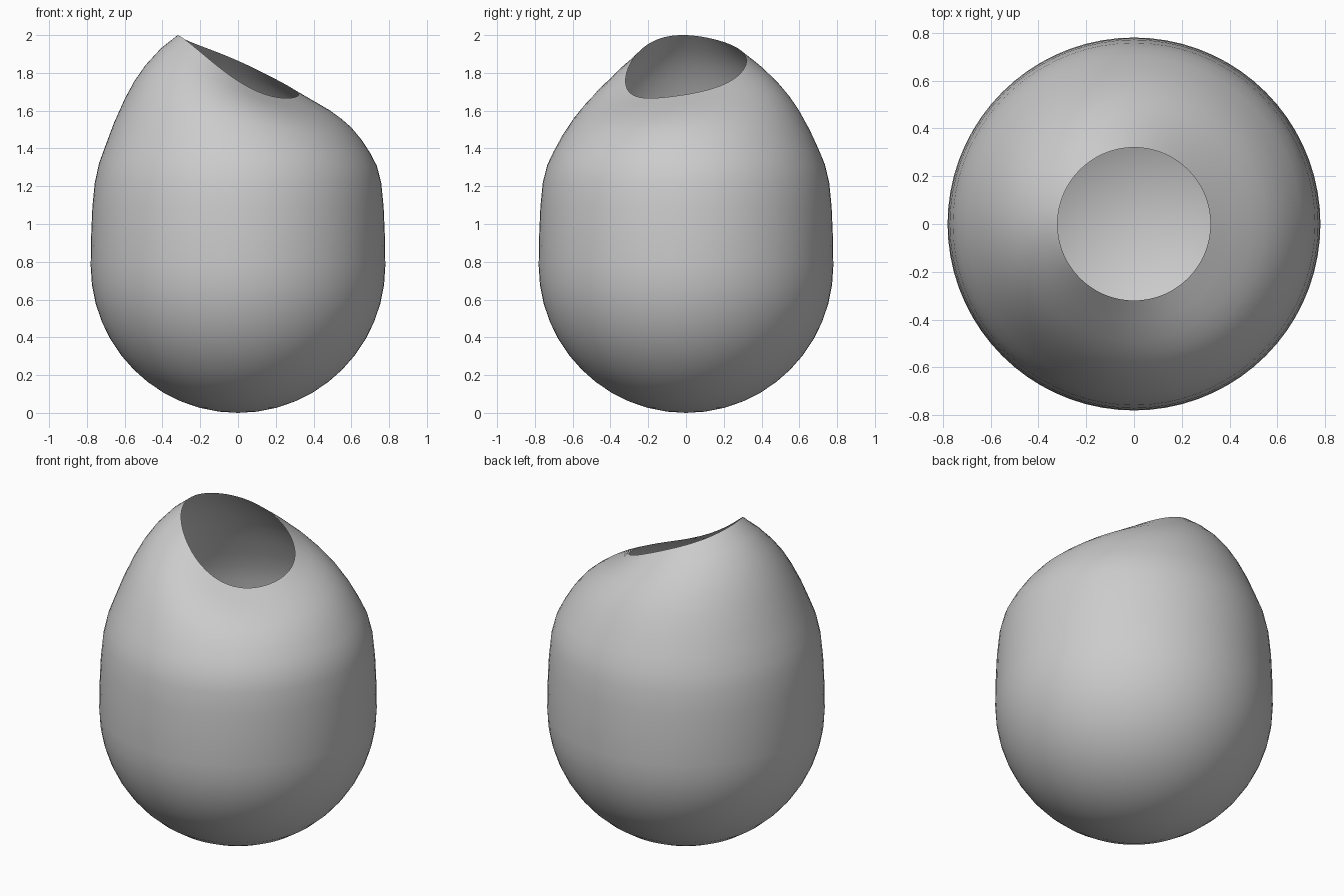
import bpy, bmesh
from math import sin, cos, pi

if "Cube" in bpy.data.objects:
    bpy.data.objects.remove(bpy.data.objects["Cube"])

SEG = 72
R = 0.78

# Profile rings: radius, mean height, share of the rim's height variation
rings = [(R * sin(i * pi / 24), R - R * cos(i * pi / 24), 0) for i in range(1, 13)]
rings += [(0.777, 0.95, 0), (0.771, 1.09, 0), (0.758, 1.22, 0), (0.735, 1.315, 0.05),
          (0.70, 1.395, 0.14), (0.655, 1.487, 0.30), (0.60, 1.578, 0.48),
          (0.55, 1.643, 0.64), (0.49, 1.705, 0.78), (0.41, 1.768, 0.92),
          (0.32, 1.826, 1.0)]


def sway(a):
    """Height variation of the lopsided rim around the axis."""
    return (-0.161 * cos(a) + 0.016 * cos(2 * a) + 0.004 * cos(3 * a)
            + 0.045 * sin(a) + 0.016 * sin(2 * a) - 0.008 * sin(3 * a))


peak = sway(pi)
bm = bmesh.new()
angles = [2 * pi * i / SEG for i in range(SEG)]
loops = [[bm.verts.new((r * cos(a), r * sin(a), z + w * (sway(a) + 0.174 - peak)))
          for a in angles] for r, z, w in rings]

# Rounded bottom cap
pole = bm.verts.new((0, 0, 0))
for i in range(SEG):
    bm.faces.new((pole, loops[0][(i + 1) % SEG], loops[0][i]))

# Open shell wall up to the thin slanted rim
for low, high in zip(loops, loops[1:]):
    for i in range(SEG):
        j = (i + 1) % SEG
        bm.faces.new((low[i], low[j], high[j], high[i]))

mesh = bpy.data.meshes.new("vessel_shell")
bm.to_mesh(mesh)
bm.free()
shell = bpy.data.objects.new("vessel_shell", mesh)
bpy.context.collection.objects.link(shell)
for p in mesh.polygons:
    p.use_smooth = True
